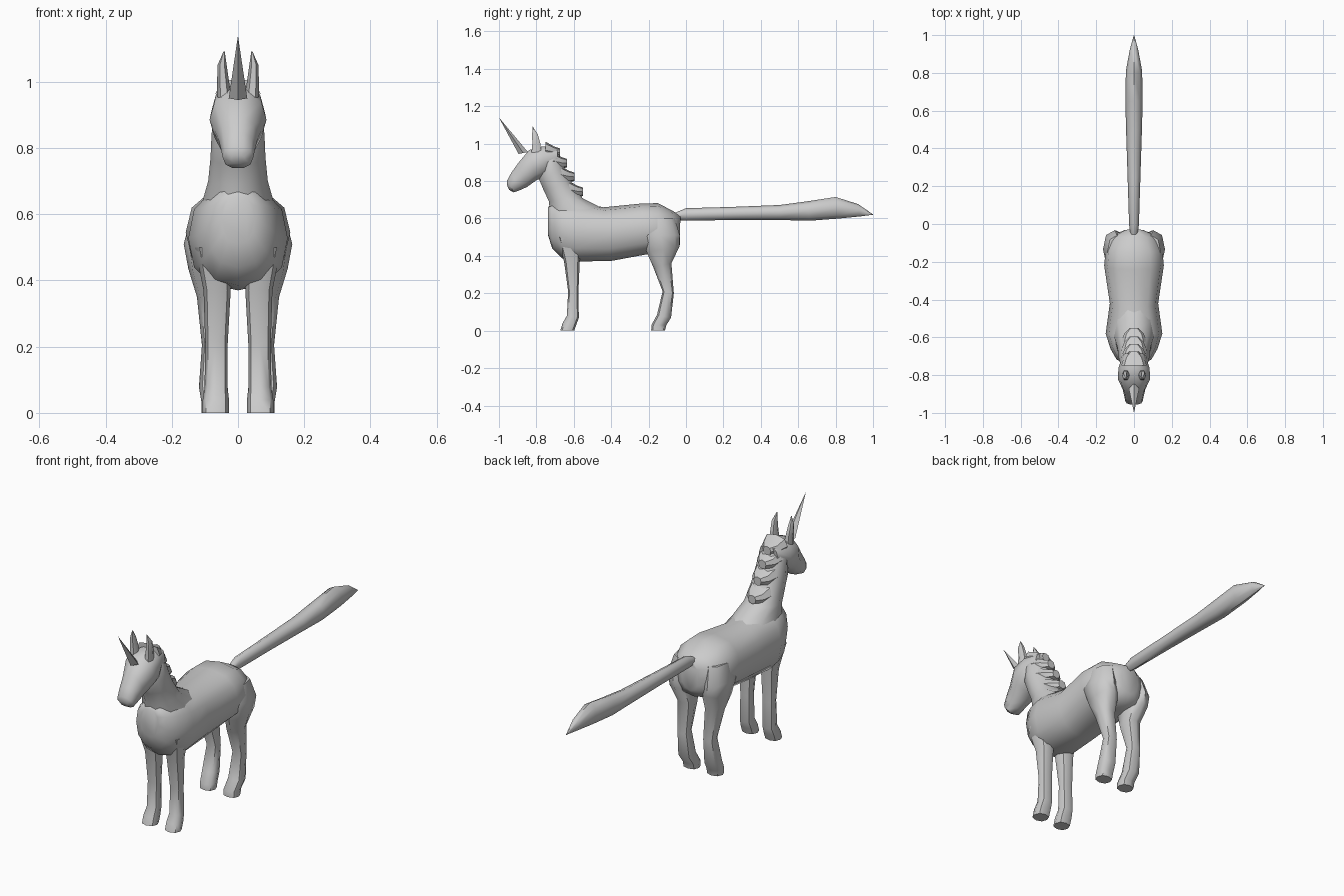
import bpy, bmesh, math
from mathutils import Vector


def loft(name, rings, n=8, x=0.0, power=1.0, angle=50, mirror=False, turn=0.0):
    """Skin rings (y1, z1, y2, z2, half_width[, x centre]); y1,z1 to y2,z2 is the side profile."""
    bm = bmesh.new()
    loops = []
    for r in rings:
        a, b = Vector((0, r[0], r[1])), Vector((0, r[2], r[3]))
        cx = r[5] if len(r) > 5 else x
        loop = []
        for i in range(n):
            t = 2 * math.pi * i / n + turn
            c, s = math.cos(t), math.sin(t)
            c = math.copysign(abs(c) ** power, c)
            s = math.copysign(abs(s) ** power, s)
            p = (a + b) / 2 + (b - a) / 2 * s
            loop.append(bm.verts.new((cx + r[4] * c, p.y, p.z)))
        loops.append(loop)
    for p, q in zip(loops, loops[1:]):
        for i in range(n):
            j = (i + 1) % n
            bm.faces.new((p[i], p[j], q[j], q[i]))
    bm.faces.new(loops[0][::-1])
    bm.faces.new(loops[-1])
    bmesh.ops.remove_doubles(bm, verts=bm.verts, dist=0.0005)
    if mirror:
        geo = bmesh.ops.duplicate(bm, geom=bm.verts[:] + bm.edges[:] + bm.faces[:])
        for v in geo["geom"]:
            if isinstance(v, bmesh.types.BMVert):
                v.co.x *= -1
    bmesh.ops.recalc_face_normals(bm, faces=bm.faces)
    mesh = bpy.data.meshes.new(name)
    bm.to_mesh(mesh)
    bm.free()
    ob = bpy.data.objects.new(name, mesh)
    bpy.context.collection.objects.link(ob)
    bpy.ops.object.select_all(action='DESELECT')
    ob.select_set(True)
    bpy.context.view_layer.objects.active = ob
    bpy.ops.object.shade_smooth_by_angle(angle=math.radians(angle))
    return ob


# Torso, chest to rump
loft("body", [
    (-.738, .51, -.738, .66, .05), (-.715, .44, -.72, .68, .092),
    (-.66, .385, -.66, .685, .125), (-.58, .37, -.58, .685, .15),
    (-.40, .373, -.44, .66, .128), (-.20, .41, -.24, .68, .158),
    (-.13, .41, -.15, .682, .15), (-.06, .42, -.07, .64, .122),
    (-.033, .46, -.03, .615, .05)], n=12, power=.85)

# Neck, rising out of the shoulders
loft("neck", [
    (-.70, .50, -.40, .62, .115), (-.735, .63, -.46, .665, .105),
    (-.737, .69, -.55, .71, .09), (-.765, .75, -.605, .79, .083),
    (-.79, .81, -.645, .87, .08), (-.79, .86, -.675, .94, .074),
    (-.77, .93, -.695, .975, .055)], n=10)

# Head, poll to muzzle
loft("head", [
    (-.69, .88, -.685, .975, .055), (-.755, .82, -.765, .99, .082),
    (-.80, .80, -.84, .97, .086), (-.85, .765, -.90, .897, .06),
    (-.885, .75, -.935, .847, .052), (-.92, .738, -.957, .805, .046),
    (-.945, .752, -.957, .778, .022)], n=10, power=.9)

# Four-sided horn
loft("horn", [
    (-.895, .945, -.845, .955, .028), (-1.0, 1.139, -1.0, 1.14, .0002)], n=4, angle=20)

# Ears
loft("ears", [
    (-.83, .95, -.77, .96, .022, .042), (-.825, 1.0, -.775, 1.0, .018, .045),
    (-.825, 1.05, -.79, 1.05, .014, .048), (-.82, 1.092, -.818, 1.09, .002, .042)],
    n=6, mirror=True)

# Mane plates stepping down the back of the neck
for k, (y, z) in enumerate([(-.675, .975), (-.635, .918), (-.595, .845), (-.55, .765)]):
    loft(f"mane_plate_{k + 1}", [
        (y - .075, z - .055, y - .075, z + .035, .068),
        (y - .03, z - .05, y - .03, z + .01, .052),
        (y, z - .045, y, z, .022)], n=8, power=.8, angle=35)

# Front legs with hooves
loft("front_legs", [
    (-.69, .50, -.56, .50, .055, .075), (-.652, .37, -.568, .37, .041, .063),
    (-.63, .21, -.575, .21, .034, .065), (-.637, .08, -.573, .07, .035, .066),
    (-.66, .04, -.585, .035, .040, .067), (-.672, .0, -.598, .0, .040, .067)],
    n=8, power=.85, mirror=True)

# Hind legs with thighs and hooves
loft("hind_legs", [
    (-.23, .60, -.06, .60, .05, .09), (-.235, .51, -.033, .51, .062, .102),
    (-.21, .42, -.035, .45, .056, .094), (-.175, .34, -.078, .36, .044, .08),
    (-.125, .21, -.065, .20, .034, .075), (-.155, .085, -.08, .07, .042, .076),
    (-.185, .03, -.105, .03, .041, .069), (-.186, .0, -.113, .0, .041, .069)],
    n=8, power=.85, mirror=True)

# Long straight tail, swelling toward the tip
loft("tail", [
    (-.06, .595, -.06, .63, .018), (-.01, .588, 0, .655, .026),
    (.25, .592, .25, .662, .034), (.50, .592, .50, .672, .042),
    (.66, .588, .65, .692, .046), (.82, .60, .80, .715, .043),
    (.93, .611, .92, .677, .022), (1.0, .62, 1.0, .622, .001)], n=8)
